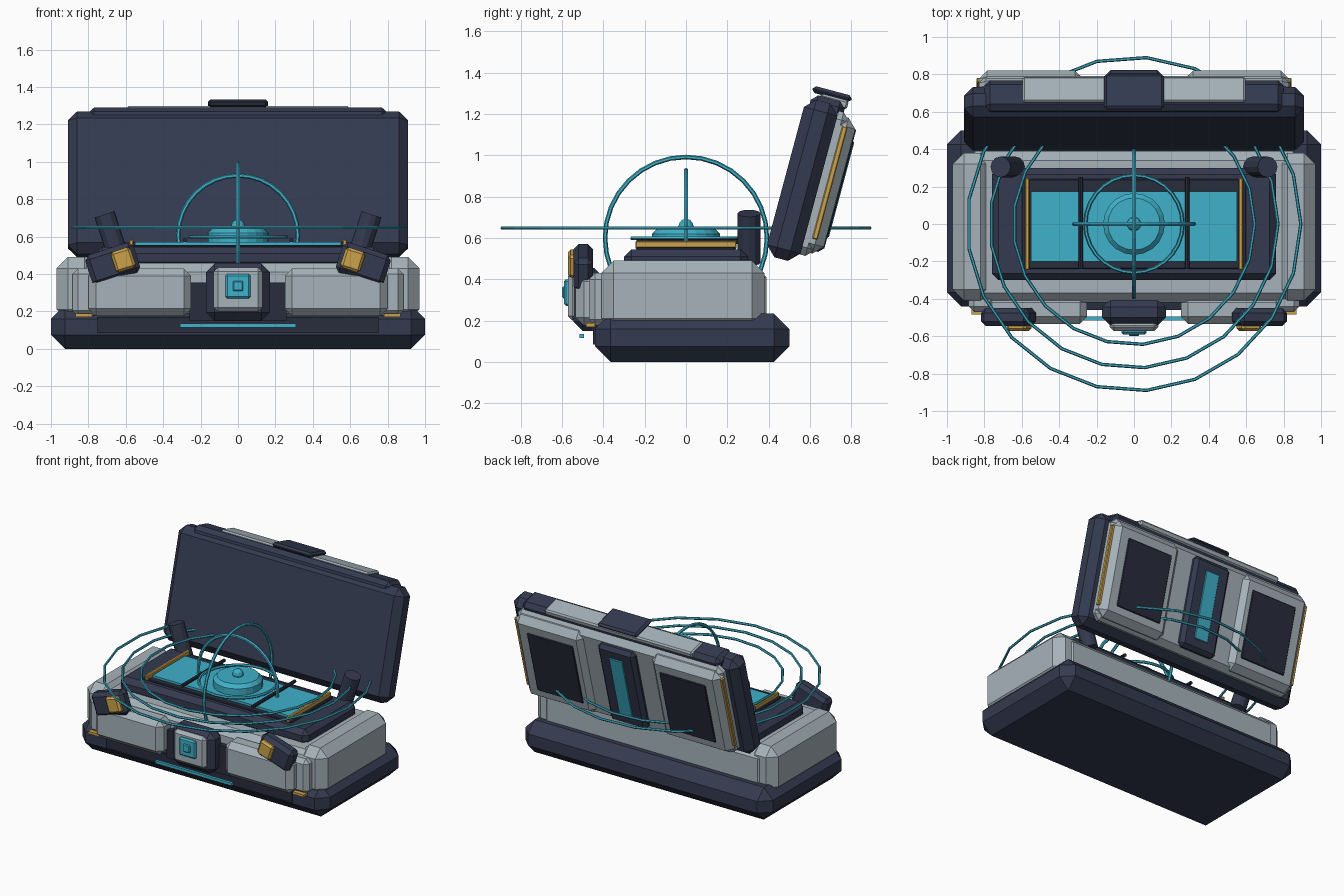
import bpy, bmesh, math
from mathutils import Matrix, Vector

if "Cube" in bpy.data.objects:
    bpy.data.objects.remove(bpy.data.objects["Cube"])


def material(name, rgb):
    m = bpy.data.materials.new(name)
    m.diffuse_color = (*rgb, 1)
    m.use_nodes = True
    m.node_tree.nodes["Principled BSDF"].inputs["Base Color"].default_value = m.diffuse_color
    return m


NAVY = material("navy", (0.034, 0.043, 0.080))
DARK = material("dark_navy", (0.022, 0.027, 0.047))
GRAY = material("light_gray", (0.38, 0.45, 0.49))
CYAN = material("cyan", (0.05, 0.44, 0.59))
GOLD = material("gold", (0.60, 0.36, 0.07))


def finish(name, bm, mat, matrix=None):
    if matrix is not None:
        bm.transform(matrix)
    bmesh.ops.recalc_face_normals(bm, faces=bm.faces)
    me = bpy.data.meshes.new(name)
    bm.to_mesh(me)
    bm.free()
    me.materials.append(mat)
    ob = bpy.data.objects.new(name, me)
    bpy.context.collection.objects.link(ob)
    return ob


def box(name, x, y, z, mat, bevel=0.0, matrix=None):
    """Chamfered box from (min, max) ranges."""
    bm = bmesh.new()
    bmesh.ops.create_cube(bm, size=1)
    for v in bm.verts:
        v.co = Vector([(r[0] + r[1]) / 2 + c * (r[1] - r[0])
                       for r, c in zip((x, y, z), v.co)])
    if bevel:
        bmesh.ops.bevel(bm, geom=bm.edges[:], offset=bevel, segments=1,
                        affect='EDGES', profile=0.5)
    return finish(name, bm, mat, matrix)


def cylinder(name, radius, depth, mat, matrix, segments=12, top=None):
    bm = bmesh.new()
    bmesh.ops.create_cone(bm, cap_ends=True, segments=segments, radius1=radius,
                          radius2=radius if top is None else top, depth=depth)
    return finish(name, bm, mat, matrix)


def ring(name, radius, tube, z, segments, rot=None, sides=6):
    bm = bmesh.new()
    rows = []
    for i in range(segments):
        a = 2 * math.pi * i / segments
        rows.append([bm.verts.new(((radius + tube * math.cos(b)) * math.cos(a),
                                   (radius + tube * math.cos(b)) * math.sin(a),
                                   tube * math.sin(b)))
                     for b in (2 * math.pi * j / sides for j in range(sides))])
    for i in range(segments):
        p, q = rows[i], rows[(i + 1) % segments]
        for j in range(sides):
            k = (j + 1) % sides
            bm.faces.new((p[j], q[j], q[k], p[k]))
    return finish(name, bm, CYAN, Matrix.Translation((0, 0, z)) @ (rot or Matrix()))


def span(side, a, b):
    return (a, b) if side > 0 else (-b, -a)


T = Matrix.Translation
SIDES = ((-1, "left"), (1, "right"))

# Base and body
box("base", (-1, 1), (-0.44, 0.5), (0, 0.235), NAVY, 0.075)
box("front_recess", (-0.75, 0.75), (-0.45, -0.38), (0.085, 0.17), DARK)
box("body", (-0.9, 0.9), (-0.42, 0.39), (0.15, 0.46), GRAY, 0.05)
box("front_center_panel", (-0.26, 0.26), (-0.46, -0.38), (0.15, 0.355), DARK)
box("light_strip", (-0.31, 0.31), (-0.515, -0.495), (0.115, 0.135), CYAN)

# Clasp
box("clasp", (-0.17, 0.17), (-0.545, -0.40), (0.15, 0.455), NAVY, 0.045)
box("clasp_plate", (-0.13, 0.13), (-0.572, -0.52), (0.2, 0.435), GRAY, 0.022)
box("clasp_button", (-0.067, 0.067), (-0.59, -0.55), (0.27, 0.4), CYAN, 0.01)
box("clasp_button_center", (-0.028, 0.028), (-0.60, -0.57), (0.308, 0.364), CYAN, 0.006)

for s, tag in SIDES:
    # Side pods and front panels
    box(f"side_pod_{tag}", span(s, 0.76, 0.97), (-0.41, 0.38), (0.15, 0.49), GRAY, 0.06)
    box(f"front_panel_{tag}", span(s, 0.25, 0.8), (-0.535, -0.38), (0.175, 0.43), GRAY, 0.04)
    box(f"corner_panel_{tag}", span(s, 0.74, 0.885), (-0.47, -0.36), (0.175, 0.43), GRAY, 0.03)
    box(f"corner_trim_{tag}", span(s, 0.78, 0.87), (-0.485, -0.44), (0.17, 0.188), GOLD)
    # Angled latch
    m = T((s * 0.67, 0, 0.455)) @ Matrix.Rotation(math.radians(18 * s), 4, 'Y')
    m = T((s * 0.67, 0, 0.455)) @ Matrix.Rotation(math.radians(18) * s, 4, 'Y')
    box(f"latch_{tag}", (-0.135, 0.135), (-0.545, -0.45), (-0.085, 0.085), NAVY, 0.025, m)
    box(f"latch_plate_{tag}", span(s, -0.115, -0.005), (-0.572, -0.53), (-0.055, 0.06),
        GOLD, 0.014, m)
    # Hinge post
    post = T((s * 0.675, 0.305, 0.6)) @ Matrix.Rotation(math.radians(18) * s, 4, 'Y')
    cylinder(f"hinge_post_{tag}", 0.056, 0.25, NAVY, post)
    # Deck trim
    box(f"deck_trim_{tag}", span(s, 0.558, 0.582), (-0.245, 0.245), (0.545, 0.585), GOLD, 0.005)
    cylinder(f"deck_bar_{tag}", 0.012, 0.49, DARK,
             T((s * 0.285, 0.005, 0.582)) @ Matrix.Rotation(math.pi / 2, 4, 'X'), 8)

# Deck and projector
box("deck", (-0.76, 0.76), (-0.3, 0.3), (0.43, 0.545), NAVY, 0.035)
box("deck_inlay", (-0.6, 0.6), (-0.24, 0.24), (0.53, 0.556), DARK, 0.005)
box("screen", (-0.55, 0.55), (-0.2, 0.175), (0.545, 0.572), CYAN)
cylinder("projector_hub", 0.165, 0.05, CYAN, T((0, 0, 0.595)), 20)
cylinder("projector_cap", 0.165, 0.025, CYAN, T((0, 0, 0.6325)), 20, 0.14)
bm = bmesh.new()
bmesh.ops.create_icosphere(bm, subdivisions=2, radius=0.038)
finish("projector_lens", bm, CYAN, T((0, 0, 0.655)))

# Projected rings
ring("deck_ring", 0.26, 0.010, 0.598, 28)
ring("cross_ring", 0.32, 0.012, 0.607, 32, Matrix.Rotation(math.pi / 2, 4, 'X'))
ring("long_ring", 0.392, 0.011, 0.6, 32, Matrix.Rotation(math.pi / 2, 4, 'Y'))
for i, r in enumerate((0.645, 0.77, 0.892)):
    ring(f"orbit_ring_{i + 1}", r, 0.009, 0.648, 21)

# Open lid: local y points away from the front, local z points up the lid
LID = Matrix.Rotation(math.radians(-15), 4, 'X')
box("lid_frame", (-0.91, 0.91), (0.232, 0.40), (0.6, 1.39), NAVY, 0.05, LID)
box("lid_cap", (-0.8, 0.8), (0.255, 0.425), (1.3, 1.412), NAVY, 0.03, LID)
box("lid_top_strip", (-0.595, 0.595), (0.295, 0.435), (1.38, 1.425), GRAY, 0.01, LID)
box("lid_handle", (-0.16, 0.16), (0.25, 0.445), (1.418, 1.452), NAVY, 0.014, LID)
box("lid_back", (-0.83, 0.83), (0.36, 0.465), (0.645, 1.365), GRAY, 0.04, LID)
box("lid_spine", (-0.15, 0.15), (0.42, 0.505), (0.68, 1.32), NAVY, 0.025, LID)
box("lid_spine_light", (-0.055, 0.055), (0.49, 0.512), (0.76, 1.24), CYAN, 0.004, LID)
for s, tag in SIDES:
    box(f"lid_pad_{tag}", span(s, 0.27, 0.83), (0.38, 0.5), (0.665, 1.345), GRAY, 0.045, LID)
    box(f"lid_window_{tag}", span(s, 0.35, 0.72), (0.49, 0.508), (0.76, 1.24), DARK, 0.005, LID)
    box(f"lid_trim_{tag}", span(s, 0.815, 0.842), (0.435, 0.462), (0.735, 1.3), GOLD, 0.005, LID)
